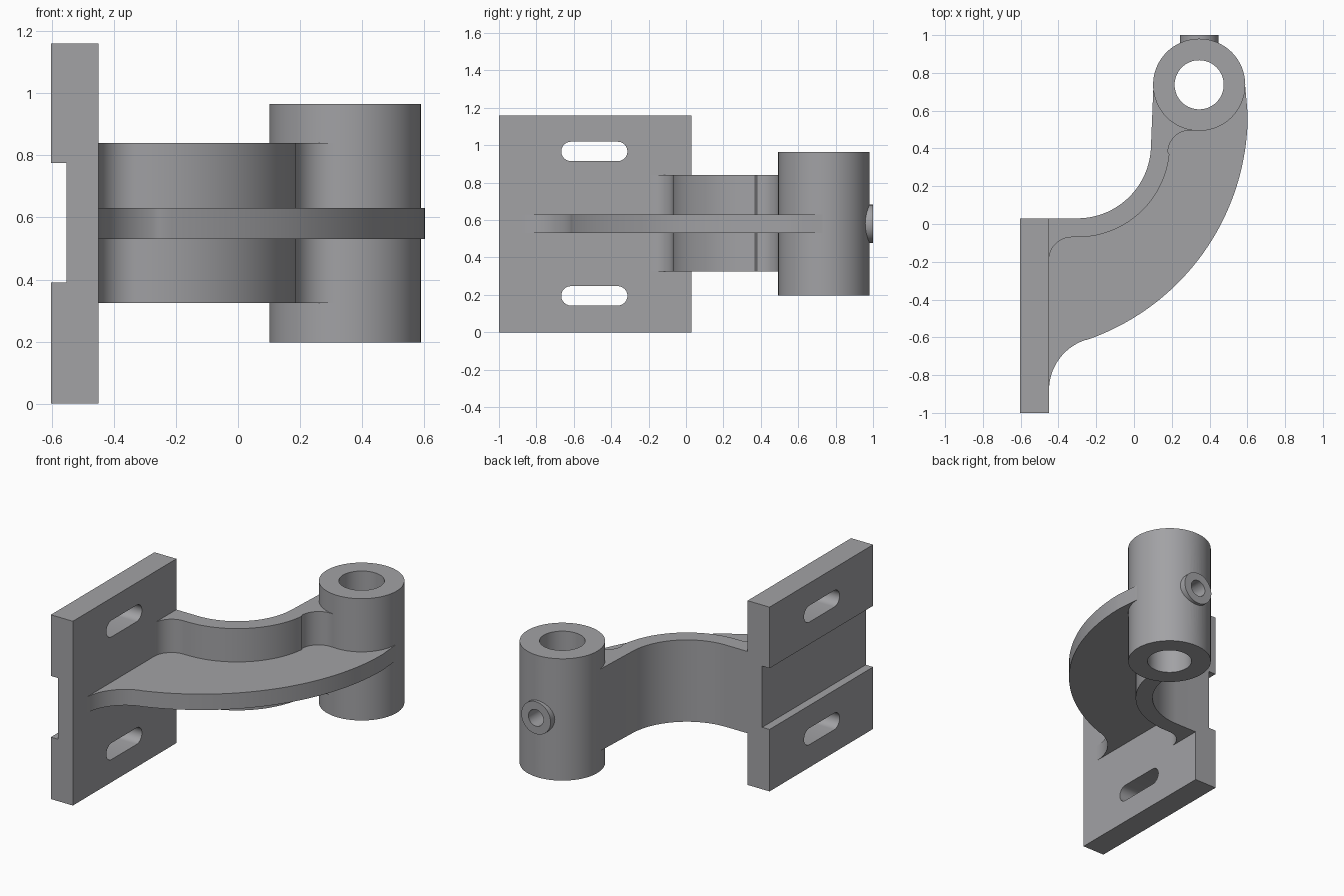
import bpy, bmesh, math
from mathutils import Vector

if "Cube" in bpy.data.objects:
    bpy.data.objects.remove(bpy.data.objects["Cube"])

metal = bpy.data.materials.new("grey metal")
metal.diffuse_color = (0.36, 0.36, 0.375, 1)
metal.use_nodes = True
metal.node_tree.nodes["Principled BSDF"].inputs["Base Color"].default_value = metal.diffuse_color


def arc(cx, cy, r, a0, a1, n=20):
    """Points on an arc, angles in degrees."""
    return [(cx + r * math.cos(math.radians(a0 + (a1 - a0) * i / n)),
             cy + r * math.sin(math.radians(a0 + (a1 - a0) * i / n))) for i in range(n + 1)]


def prism(name, pts, lo, hi, axis="z"):
    """Extrude a 2D outline along an axis."""
    place = {"x": lambda p, d: (d, p[0], p[1]),
             "y": lambda p, d: (p[0], d, p[1]),
             "z": lambda p, d: (p[0], p[1], d)}[axis]
    bm = bmesh.new()
    face = bm.faces.new([bm.verts.new(place(p, lo)) for p in pts])
    new = bmesh.ops.extrude_face_region(bm, geom=[face])["geom"]
    shift = Vector(place((0, 0), hi - lo))
    bmesh.ops.translate(bm, vec=shift, verts=[v for v in new if isinstance(v, bmesh.types.BMVert)])
    bmesh.ops.recalc_face_normals(bm, faces=bm.faces)
    me = bpy.data.meshes.new(name)
    bm.to_mesh(me)
    bm.free()
    me.materials.append(metal)
    ob = bpy.data.objects.new(name, me)
    bpy.context.collection.objects.link(ob)
    return ob


def circle(cx, cy, r, n=64):
    return arc(cx, cy, r, 0, 360, n)[:-1]


def cut(ob, cutters):
    """Subtract cutters from a part."""
    bpy.context.view_layer.objects.active = ob
    for c in cutters:
        mod = ob.modifiers.new("cut", "BOOLEAN")
        mod.operation, mod.solver, mod.object = "DIFFERENCE", "EXACT", c
        bpy.ops.object.modifier_apply(modifier=mod.name)


TX, TY = 0.345, 0.737     # tube axis
BX, BY = -0.30, 0.42      # centre of the wall bend

# mounting plate with a recessed back and two slots
plate = prism("mounting_plate", [(-0.603, 0), (-0.45, 0), (-0.45, 1.16), (-0.603, 1.16),
              (-0.603, 0.775), (-0.552, 0.775), (-0.552, 0.39), (-0.603, 0.39)], -1, 0.03, "y")
slots = []
for z in (0.195, 0.967):
    outline = arc(-0.365, z, 0.052, -90, 90, 12) + arc(-0.615, z, 0.052, 90, 270, 12)
    slots.append(prism("slot_cutter", outline, -0.8, -0.3, "x"))
cut(plate, slots)

# upright curved wall
wall = prism("curved_wall",
             [(-0.46, 0.03)] + arc(BX, BY, 0.39, -90, -4, 28) + [(0.102, 0.71)]
             + arc(TX, TY, 0.2, 180, 260)
             + arc(0.295, 0.38, 0.115, 82, 180, 16)
             + arc(BX, BY, 0.49, -6, -90, 28)
             + arc(-0.33, -0.19, 0.12, 90, 180, 16) + [(-0.46, -0.19)], 0.325, 0.84)

# flat horizontal web
web = prism("flat_web",
            [(-0.46, -0.88)] + arc(-0.17, -0.88, 0.28, 180, 108.5)
            + arc(-0.66, 0.58, 1.262, -71, 0, 40) + [(0.588, TY)]
            + arc(TX, TY, 0.2, 0, -165)
            + arc(BX, BY, 0.44, 0, -90) + [(-0.46, -0.02)], 0.53, 0.63)

# tube and its small rear boss
tube = prism("pivot_tube", circle(TX, TY, 0.244), 0.198, 0.965)
boss = prism("rear_boss", circle(TX, 0.58, 0.102, 40), 0.92, 1.0, "y")
bore = prism("bore_cutter", circle(TX, TY, 0.13), 0, 1.2)
side_hole = prism("side_hole_cutter", circle(TX, 0.58, 0.052, 40), TY, 1.2, "y")
cut(tube, [bore, side_hole])
cut(boss, [side_hole])

for c in slots + [bore, side_hole]:
    bpy.data.objects.remove(c)

# smooth curves, sharp corners
for ob in (plate, wall, web, tube, boss):
    bpy.ops.object.select_all(action="DESELECT")
    ob.select_set(True)
    bpy.context.view_layer.objects.active = ob
    bpy.ops.object.shade_smooth_by_angle(angle=math.radians(30))
